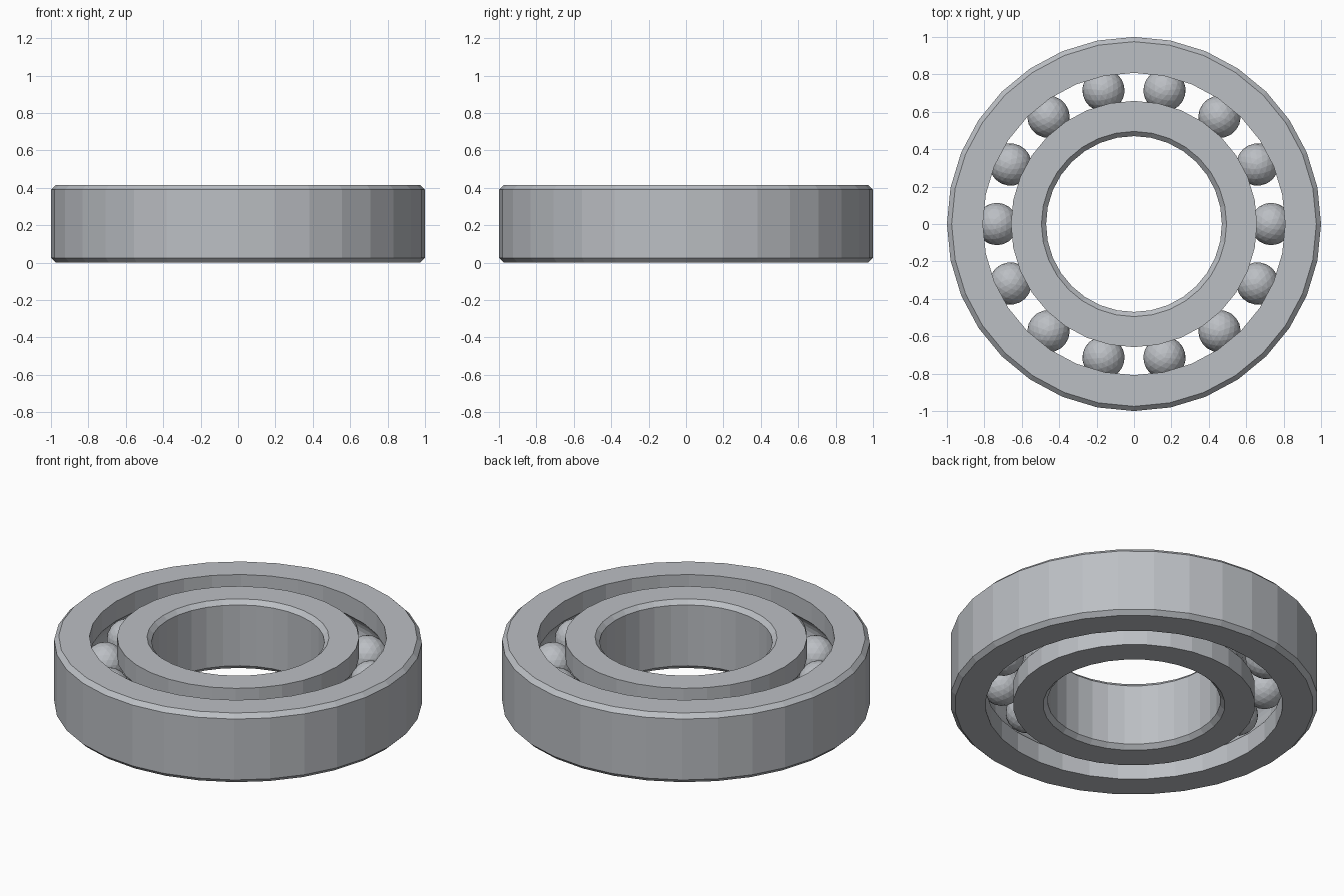
import bpy
import bmesh
import math

cube = bpy.data.objects.get("Cube")
if cube:
    bpy.data.objects.remove(cube, do_unlink=True)

HEIGHT = 0.415
MID = HEIGHT / 2
CHAMFER = 0.025
SEGMENTS = 32
BALLS = 14
PITCH = 0.733        # radius of the circle of ball centres
BALL_RADIUS = 0.113
GROOVE_RADIUS = 0.117

steel = bpy.data.materials.new("steel grey")
steel.use_nodes = True
color = (0.5, 0.52, 0.55, 1)
steel.diffuse_color = color
steel.node_tree.nodes["Principled BSDF"].inputs["Base Color"].default_value = color


def add_object(name, bm):
    mesh = bpy.data.meshes.new(name)
    bm.to_mesh(mesh)
    bm.free()
    mesh.materials.append(steel)
    obj = bpy.data.objects.new(name, mesh)
    bpy.context.collection.objects.link(obj)
    return obj


def ring(name, plain_r, race_r):
    """Lathe a ring with a chamfered plain wall and a grooved ball race."""
    side = 1 if race_r > plain_r else -1
    inset = plain_r + side * CHAMFER
    profile = [(race_r, 0), (inset, 0), (plain_r, CHAMFER),
               (plain_r, HEIGHT - CHAMFER), (inset, HEIGHT), (race_r, HEIGHT)]
    # Groove arc, from the top lip to the bottom lip
    half = math.acos(abs(race_r - PITCH) / GROOVE_RADIUS)
    for i in range(9):
        a = half * (1 - i / 4)
        profile.append((PITCH - side * GROOVE_RADIUS * math.cos(a),
                        MID + GROOVE_RADIUS * math.sin(a)))
    bm = bmesh.new()
    loops = []
    for s in range(SEGMENTS):
        t = math.tau * s / SEGMENTS
        loops.append([bm.verts.new((r * math.cos(t), r * math.sin(t), z))
                      for r, z in profile])
    n = len(profile)
    for s in range(SEGMENTS):
        a, b = loops[s], loops[(s + 1) % SEGMENTS]
        for i in range(n):
            j = (i + 1) % n
            bm.faces.new((a[i], b[i], b[j], a[j]))
    bmesh.ops.recalc_face_normals(bm, faces=bm.faces)
    return add_object(name, bm)


# Inner and outer races
ring("outer_ring", 1.0, 0.808)
ring("inner_ring", 0.47, 0.658)

# Faceted balls sharing one mesh
bm = bmesh.new()
bmesh.ops.create_icosphere(bm, subdivisions=3, radius=BALL_RADIUS)
first = add_object("ball_1", bm)
for i in range(BALLS):
    ball = first
    if i:
        ball = bpy.data.objects.new(f"ball_{i + 1}", first.data)
        bpy.context.collection.objects.link(ball)
    t = math.tau * i / BALLS
    ball.location = (PITCH * math.cos(t), PITCH * math.sin(t), MID)
    ball.rotation_euler.z = t
